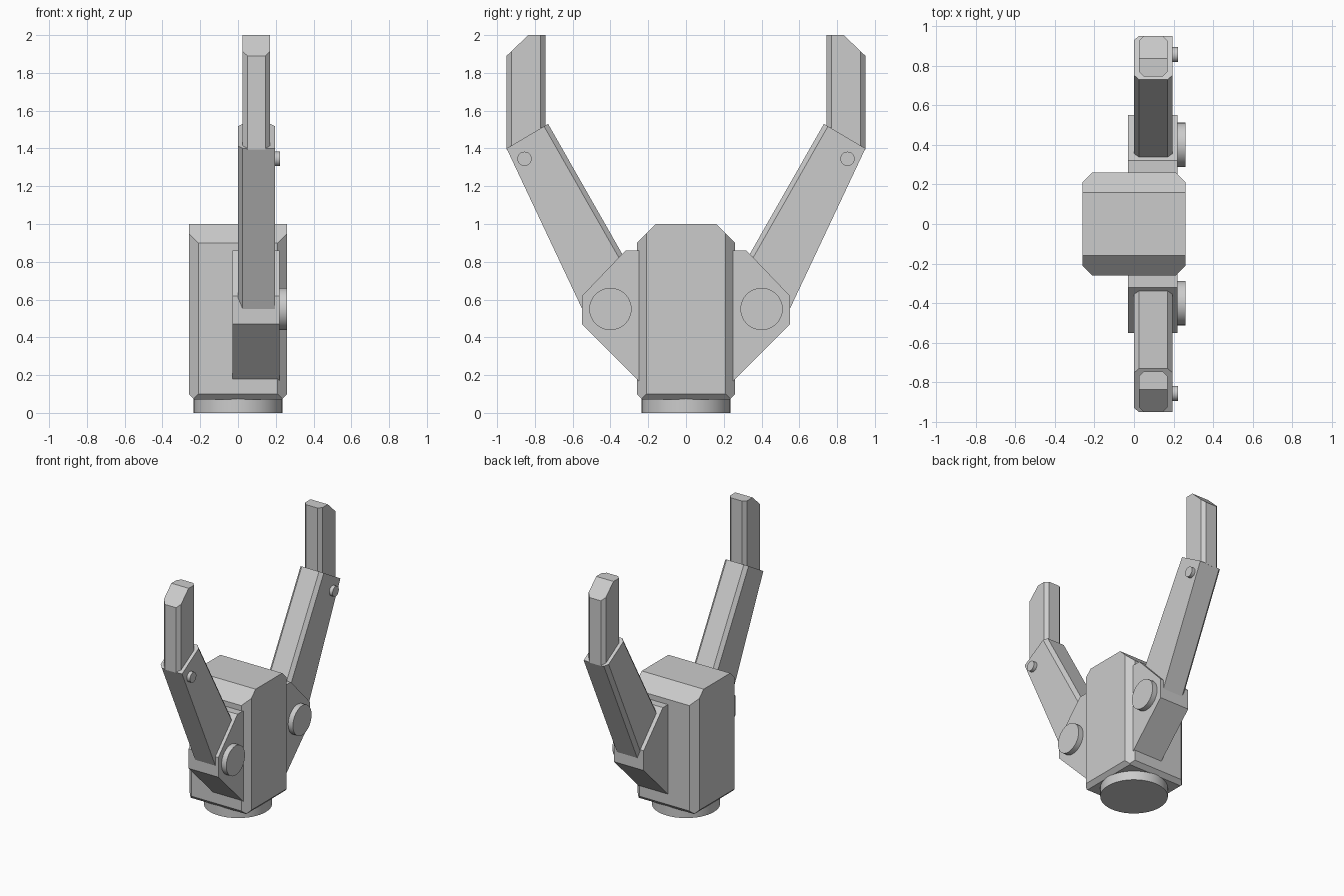
import bpy, bmesh, math
from mathutils import Vector, Matrix

if "Cube" in bpy.data.objects:
    bpy.data.objects.remove(bpy.data.objects["Cube"])

grey = bpy.data.materials.new("grey_metal")
grey.diffuse_color = (0.6, 0.6, 0.6, 1)
grey.use_nodes = True
grey.node_tree.nodes["Principled BSDF"].inputs["Base Color"].default_value = grey.diffuse_color


def finish(bm, name):
    bmesh.ops.recalc_face_normals(bm, faces=bm.faces)
    mesh = bpy.data.meshes.new(name)
    bm.to_mesh(mesh)
    bm.free()
    mesh.materials.append(grey)
    ob = bpy.data.objects.new(name, mesh)
    bpy.context.collection.objects.link(ob)
    return ob


def prism(points, x0, x1, side):
    """Extrude a (y, z) profile along x; side flips it front to back."""
    bm = bmesh.new()
    face = bm.faces.new([bm.verts.new((x0, side * y, z)) for y, z in points])
    new = bmesh.ops.extrude_face_region(bm, geom=[face])["geom"]
    bmesh.ops.translate(bm, vec=(x1 - x0, 0, 0),
                        verts=[v for v in new if isinstance(v, bmesh.types.BMVert)])
    bmesh.ops.recalc_face_normals(bm, faces=bm.faces)
    return bm


def slice_off(bm, point, normal):
    """Cut away everything beyond a plane and close the cut."""
    cut = bmesh.ops.bisect_plane(bm, geom=bm.verts[:] + bm.edges[:] + bm.faces[:],
                                 plane_co=point, plane_no=normal, clear_outer=True)
    edges = [e for e in cut["geom_cut"] if isinstance(e, bmesh.types.BMEdge)]
    if edges:
        bmesh.ops.contextual_create(bm, geom=edges)


def chamfer(bm, a, b, x, x_sign, outward, size, side):
    """Cut a long edge running from a to b (y, z) on the face at x."""
    d = Vector((0, side * (b[0] - a[0]), b[1] - a[1])).normalized()
    n = Vector((1, 0, 0)).cross(d)
    if n.y * side * outward < 0:
        n = -n
    corner = Vector((x, side * a[0], a[1]))
    slice_off(bm, corner - n * size, n + Vector((x_sign, 0, 0)))


def disc(name, radius, depth, centre, along_x=True, segments=32):
    bm = bmesh.new()
    bmesh.ops.create_cone(bm, cap_ends=True, segments=segments, radius1=radius,
                          radius2=radius, depth=depth)
    turn = Matrix.Rotation(math.pi / 2, 4, 'Y') if along_x else Matrix()
    bm.transform(Matrix.Translation(centre) @ turn)
    ob = finish(bm, name)
    bpy.ops.object.select_all(action='DESELECT')
    ob.select_set(True)
    bpy.context.view_layer.objects.active = ob
    bpy.ops.object.shade_smooth_by_angle(angle=math.radians(35))


# Housing with chamfered corners, bottom rim and sloped top
W = 0.26
body = prism([(-W, 0.07), (W, 0.07), (W, 1.0), (-W, 1.0)], -W, W, 1)
for sx in (-1, 1):
    for sy in (-1, 1):
        slice_off(body, (sx * W, sy * (W - 0.05), 0.5), (sx, sy, 0))
for s in (-1, 1):
    slice_off(body, (0, s * W, 0.9), (0, s, 1))
    slice_off(body, (0, s * W, 0.10), (0, s, -1))
    slice_off(body, (s * W, 0, 0.10), (s, 0, -1))
finish(body, "housing")

# Round mounting base
disc("mounting_base", 0.235, 0.09, (0, 0, 0.045), along_x=False, segments=48)

for side, label in ((-1, "front"), (1, "back")):
    # Hinge bracket on the housing
    bracket = prism([(0.24, 0.17), (0.25, 0.17), (0.55, 0.47), (0.55, 0.62),
                     (0.32, 0.86), (0.24, 0.86)], -0.03, 0.22, side)
    finish(bracket, label + "_bracket")

    # Tapered arm
    low_in, low_out = (0.30, 0.775), (0.512, 0.47)
    top_in, top_out = (0.73, 1.53), (0.95, 1.40)
    arm = prism([low_out, top_out, top_in, low_in], 0.0, 0.195, side)
    chamfer(arm, low_in, top_in, 0.0, -1, -1, 0.025, side)
    chamfer(arm, low_in, top_in, 0.195, 1, -1, 0.025, side)
    chamfer(arm, low_out, top_out, 0.0, -1, 1, 0.025, side)
    finish(arm, label + "_arm")

    # Fingertip with chamfered long edges
    tip = prism([(0.95, 1.395), (0.95, 1.89), (0.835, 2.0), (0.745, 2.0), (0.745, 1.50)],
                0.025, 0.17, side)
    for y, outward in ((0.95, 1), (0.745, -1)):
        for x, sx in ((0.025, -1), (0.17, 1)):
            chamfer(tip, (y, 1.4), (y, 2.0), x, sx, outward, 0.025, side)
    finish(tip, label + "_fingertip")

    # Hinge cap and small joint pin
    disc(label + "_hinge_cap", 0.112, 0.06, (0.23, side * 0.40, 0.55))
    disc(label + "_joint_pin", 0.038, 0.06, (0.192, side * 0.855, 1.345), segments=24)
